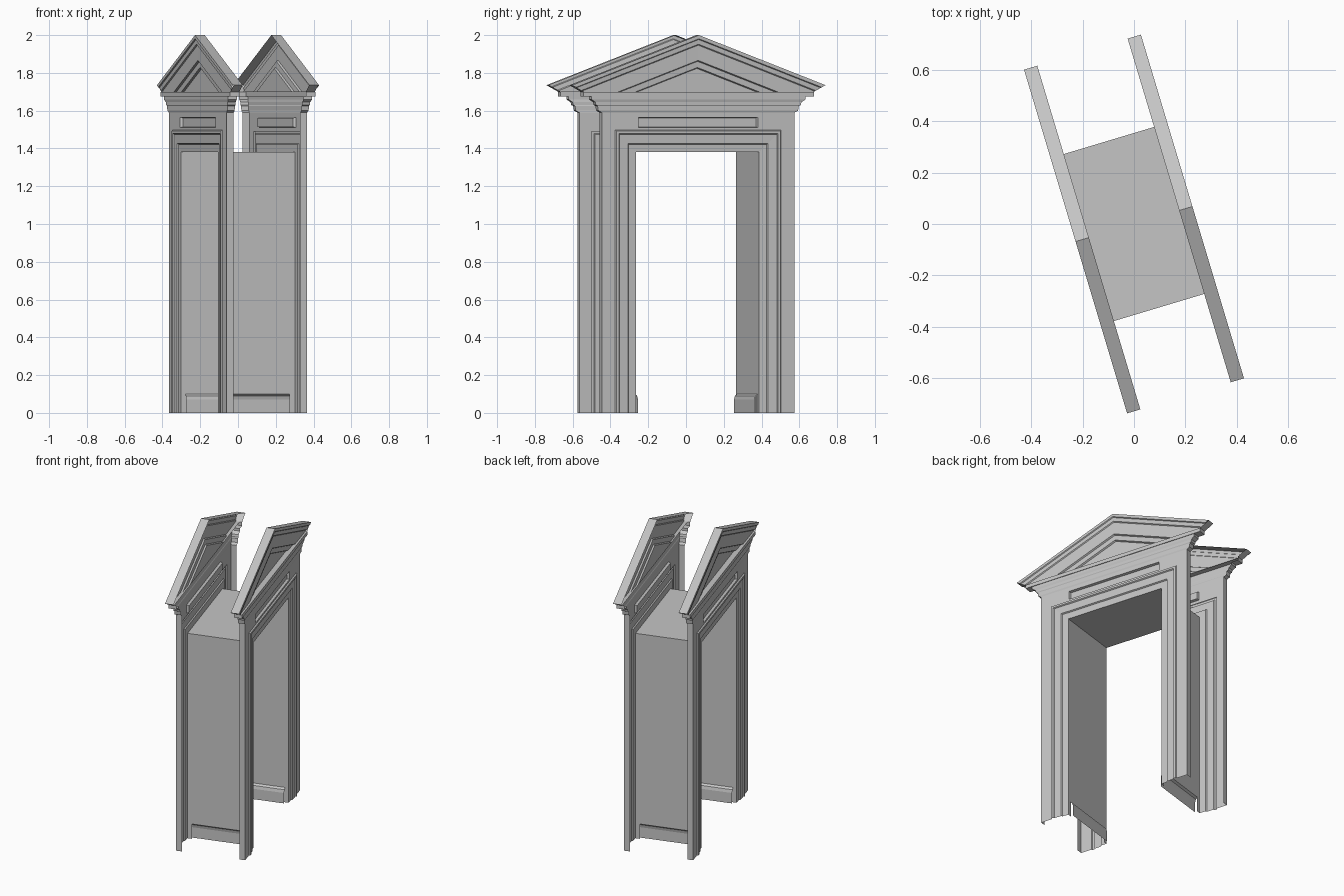
import bpy, bmesh, math
from mathutils import Vector

cube = bpy.data.objects.get("Cube")
if cube:
    bpy.data.objects.remove(cube, do_unlink=True)

TURN = math.radians(16.7)   # the whole passage is turned about z
OPEN, HEAD = 0.34, 1.38     # half width and height of the opening
PIER, WALL, BACK = 0.532, 0.222, 0.184
APEX, EAVE, EAVE_Z, BASE_Z = 2.0, 0.70, 1.735, 1.70
SLOPE = (APEX - EAVE_Z) / EAVE

stone = bpy.data.materials.new("grey stone")
stone.use_nodes = True
GREY = (0.56, 0.56, 0.56, 1)
stone.diffuse_color = GREY
stone.node_tree.nodes["Principled BSDF"].inputs["Base Color"].default_value = GREY


def place(name, bm, out=(1, 0, 1), copies=("right", "left")):
    """Orient a sheet, then place it once on each side of the passage."""
    bmesh.ops.remove_doubles(bm, verts=bm.verts, dist=1e-5)
    bmesh.ops.recalc_face_normals(bm, faces=bm.faces)
    total = sum((f.normal * f.calc_area() for f in bm.faces), Vector())
    if total.dot(Vector(out)) < 0:
        bmesh.ops.reverse_faces(bm, faces=bm.faces)
    mesh = bpy.data.meshes.new(name)
    bm.to_mesh(mesh)
    bm.free()
    mesh.materials.append(stone)
    for i, side in enumerate(copies):
        obj = bpy.data.objects.new(f"{side}_{name}", mesh)
        obj.rotation_euler.z = TURN + i * math.pi
        bpy.context.collection.objects.link(obj)


def loft(rows, closed=False, cap=False):
    """Skin rows of (n, u, z) points with quads."""
    bm = bmesh.new()
    grid = [[bm.verts.new(p) for p in row] for row in rows]
    count = len(rows[0])
    for a, b in zip(grid, grid[1:]):
        for i in range(count if closed else count - 1):
            j = (i + 1) % count
            bm.faces.new((a[i], a[j], b[j], b[i]))
    if cap:
        bm.faces.new(grid[-1])
    return bm


def sweep(path, profile):
    """Run a moulding profile (offset, n) along a mitred (u, z) path."""
    pts = [Vector(p) for p in path]
    normals = []
    for a, b in zip(pts, pts[1:]):
        d = (b - a).normalized()
        normals.append(Vector((-d.y, d.x)))
    rows = []
    for i, p in enumerate(pts):
        a, b = normals[max(i - 1, 0)], normals[min(i, len(normals) - 1)]
        miter = (a + b) / (1 + a.dot(b))
        rows.append([(n, *(p + miter * off)) for off, n in profile])
    return loft(rows)


def rectangle(n, half, low, high):
    return [(n, -half, low), (n, half, low), (n, half, high), (n, -half, high)]


# Passage walls and ceiling, with a rounded skirting
half = [(0.322, 0), (0.322, 0.07), (0.327, 0.09), (OPEN, 0.1), (OPEN, HEAD)]
section = half + [(-u, z) for u, z in reversed(half)]
place("passage_lining", loft([[(n, u, z) for u, z in section] for n in (-0.19, 0.19)]),
      copies=("central",))

# Stepped door surround
surround = [(0, BACK), (0, 0.212), (0.042, 0.214), (0.047, 0.222), (0.095, 0.224),
            (0.1, 0.231), (0.113, 0.231), (0.118, WALL)]
place("door_surround",
      sweep([(-OPEN, 0), (-OPEN, HEAD), (OPEN, HEAD), (OPEN, 0)], surround))

# Flat piers with side returns
for s, label in ((1, "far_pier"), (-1, "near_pier")):
    plan = [(WALL, 0.455), (WALL, PIER), (BACK, PIER)]
    place(label, loft([[(n, s * u, z) for n, u in plan] for z in (0, 1.59)]))

# Frieze with a sunk panel
place("frieze_panel", loft([rectangle(WALL, 0.458, 1.49, 1.59),
                            rectangle(WALL, 0.33, 1.51, 1.565),
                            rectangle(0.206, 0.325, 1.514, 1.561)], True, True))

# Horizontal cornice: height, half width, projection
levels = [(1.59, PIER, WALL), (1.60, 0.552, 0.225), (1.625, 0.556, 0.225),
          (1.63, 0.566, 0.228), (1.645, 0.57, 0.228), (1.66, 0.592, 0.232),
          (1.676, 0.592, 0.232), (1.676, 0.637, 0.236), (BASE_Z, 0.637, 0.236),
          (BASE_Z, 0.637, 0.2)]
place("horizontal_cornice",
      loft([[(BACK, -w, z), (n, -w, z), (n, w, z), (BACK, w, z)] for z, w, n in levels]))

# Raking cornice, trimmed at the base and at the eaves
rake = [(0, BACK), (0, 0.238), (0.018, 0.238), (0.022, 0.232), (0.045, 0.23),
        (0.05, 0.224), (0.125, 0.222), (0.13, 0.212), (0.16, 0.21), (0.165, 0.2)]
reach = 0.78
low = APEX - reach * SLOPE
bm = sweep([(reach, low), (0, APEX), (-reach, low)], rake)
cuts = [((0, 0, BASE_Z), (0, 0, 1))]
cuts += [((0, s * EAVE, EAVE_Z), (0, -s * 0.035, 0.063)) for s in (1, -1)]
for point, normal in cuts:
    bmesh.ops.bisect_plane(bm, geom=bm.verts[:] + bm.edges[:] + bm.faces[:],
                           plane_co=point, plane_no=normal, clear_inner=True)
place("raking_cornice", bm)

# Soffits closing the eaves
for s, label in ((1, "far_eave"), (-1, "near_eave")):
    place(label, loft([[(n, s * EAVE, EAVE_Z), (n, s * 0.637, BASE_Z)]
                       for n in (BACK, 0.234)]), out=(0, 0, -1))

# Recessed tympanum
peak = APEX - 0.165 * math.sqrt(1 + SLOPE ** 2)
spread = (peak - BASE_Z) / SLOPE
bm = bmesh.new()
bm.faces.new([bm.verts.new((0.2, u, z)) for u, z in
              ((-spread, BASE_Z), (spread, BASE_Z), (0, peak))])
place("tympanum", bm)
